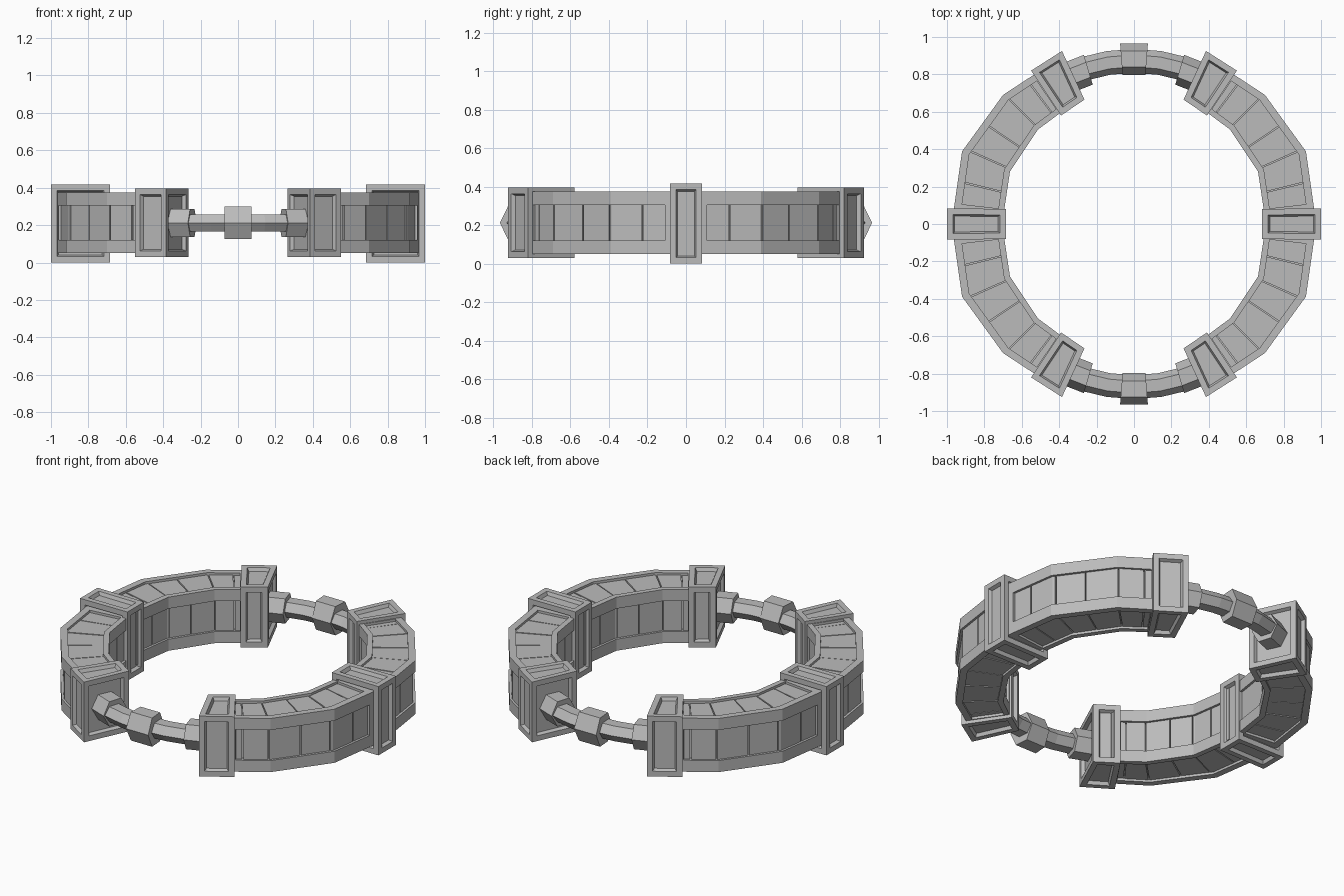
import bpy, bmesh, math, random

random.seed(4)
cube = bpy.data.objects.get("Cube")
if cube:
    bpy.data.objects.remove(cube, do_unlink=True)

MID_Z = 0.212

stone = bpy.data.materials.new("grey_stone")
stone.use_nodes = True
stone.diffuse_color = (0.5, 0.5, 0.5, 1)
stone.node_tree.nodes["Principled BSDF"].inputs["Base Color"].default_value = (0.5, 0.5, 0.5, 1)


def finish(bm, name, axes):
    """Turn a bmesh into a stone object mirrored across the given axes."""
    bmesh.ops.recalc_face_normals(bm, faces=bm.faces)
    mesh = bpy.data.meshes.new(name)
    bm.to_mesh(mesh)
    bm.free()
    mesh.materials.append(stone)
    obj = bpy.data.objects.new(name, mesh)
    bpy.context.collection.objects.link(obj)
    mirror = obj.modifiers.new("mirror", "MIRROR")
    mirror.use_axis = ("X" in axes, "Y" in axes, False)
    mirror.use_mirror_merge = False
    return obj


def skin(bm, rings):
    """Join cross-sections into a capped bar."""
    loops = [[bm.verts.new(p) for p in ring] for ring in rings]
    n = len(loops[0])
    for a, b in zip(loops, loops[1:]):
        for i in range(n):
            j = (i + 1) % n
            bm.faces.new((a[i], a[j], b[j], b[i]))
    bm.faces.new(loops[0])
    bm.faces.new(loops[-1])


def polar(angle, radius):
    a = math.radians(angle)
    return radius * math.cos(a), radius * math.sin(a)


# Faceted arc: angle, inner radius, outer radius at each bend
BENDS = [(0, 0.705, 0.975), (22.9, 0.72, 0.998), (44.6, 0.72, 0.983), (62, 0.72, 0.965)]


def arc_point(angle, t, z):
    """Point on the faceted arc; t runs from the inner to the outer wall."""
    for (a0, i0, o0), (a1, i1, o1) in zip(BENDS, BENDS[1:]):
        if angle <= a1:
            break
    f = (angle - a0) / (a1 - a0)
    p = polar(a0, i0 + (o0 - i0) * t)
    q = polar(a1, i1 + (o1 - i1) * t)
    return (p[0] + (q[0] - p[0]) * f, p[1] + (q[1] - p[1]) * f, z)


def arc_bar(bm, start, end, t0, t1, z0, z1):
    angles = [start] + [b[0] for b in BENDS if start < b[0] < end] + [end]
    section = [(t0, z0), (t1, z0), (t1, z1), (t0, z1)]
    skin(bm, [[arc_point(a, t, z) for t, z in section] for a in angles])


LOW, HIGH, RAIL = 0.05, 0.375, 0.07

# Corner rails and end frames of the arc walls
bm = bmesh.new()
for t0, t1 in ((0, 0.12), (0.85, 1)):
    arc_bar(bm, 2, 60, t0, t1, LOW, LOW + RAIL)
    arc_bar(bm, 2, 60, t0, t1, HIGH - RAIL, HIGH)
arc_bar(bm, 2, 6.5, 0, 1, LOW, HIGH)
arc_bar(bm, 55.8, 60, 0, 1, LOW, HIGH)
finish(bm, "arc_frame", "XY")

# Mortar core behind the bricks
bm = bmesh.new()
arc_bar(bm, 3, 59, 0.12, 0.88, LOW + 0.03, HIGH - 0.03)
finish(bm, "arc_core", "XY")

# Recessed bricks with thin joints
bm = bmesh.new()
joints = [6.3, 13.5, 24, 34, 45, 53.5, 56]
for a, b in zip(joints, joints[1:]):
    d = random.uniform(0.013, 0.018)
    arc_bar(bm, a + 0.2, b - 0.2, d / 0.27, 1 - d / 0.27, LOW + d, HIGH - d)
finish(bm, "arc_bricks", "XY")


def block(name, plan, z0, z1, axes):
    """Pillar block with a sunken panel on every face."""
    bm = bmesh.new()
    skin(bm, [[(x, y, z) for x, y in plan] for z in (z0, z1)])
    bmesh.ops.recalc_face_normals(bm, faces=bm.faces)
    panels = list(bm.faces)
    bmesh.ops.inset_individual(bm, faces=panels, thickness=0.032, use_even_offset=True)
    bmesh.ops.inset_individual(bm, faces=panels, thickness=0.009, depth=-0.02,
                               use_even_offset=True)
    finish(bm, name, axes)


block("side_block", [(0.685, -0.08), (1, -0.084), (1, 0.084), (0.685, 0.08)], 0, 0.417, "X")
block("gate_block", [(0.265, 0.665), (0.39, 0.58), (0.55, 0.82), (0.385, 0.925)],
      0.03, 0.395, "XY")


def hex_bar(name, angles, radius, half_width, half_height, axes):
    """Six-sided bar following the ring, with an edge facing outward."""
    bm = bmesh.new()
    rings = []
    for a in angles:
        ring = []
        for k in range(6):
            c, s = math.cos(k * math.pi / 3), math.sin(k * math.pi / 3)
            z = MID_Z + half_height * s / math.sin(math.pi / 3)
            ring.append((*polar(a, radius + half_width * c), z))
        rings.append(ring)
    skin(bm, rings)
    finish(bm, name, axes)


# Links bridging the front and back gaps
hex_bar("link_bar", [63, 72, 81, 90, 99, 108, 117], 0.872, 0.064, 0.046, "Y")
hex_bar("link_collar", [64, 73.5], 0.86, 0.083, 0.075, "XY")
hex_bar("link_knob", [85.6, 94.4], 0.884, 0.085, 0.087, "Y")
